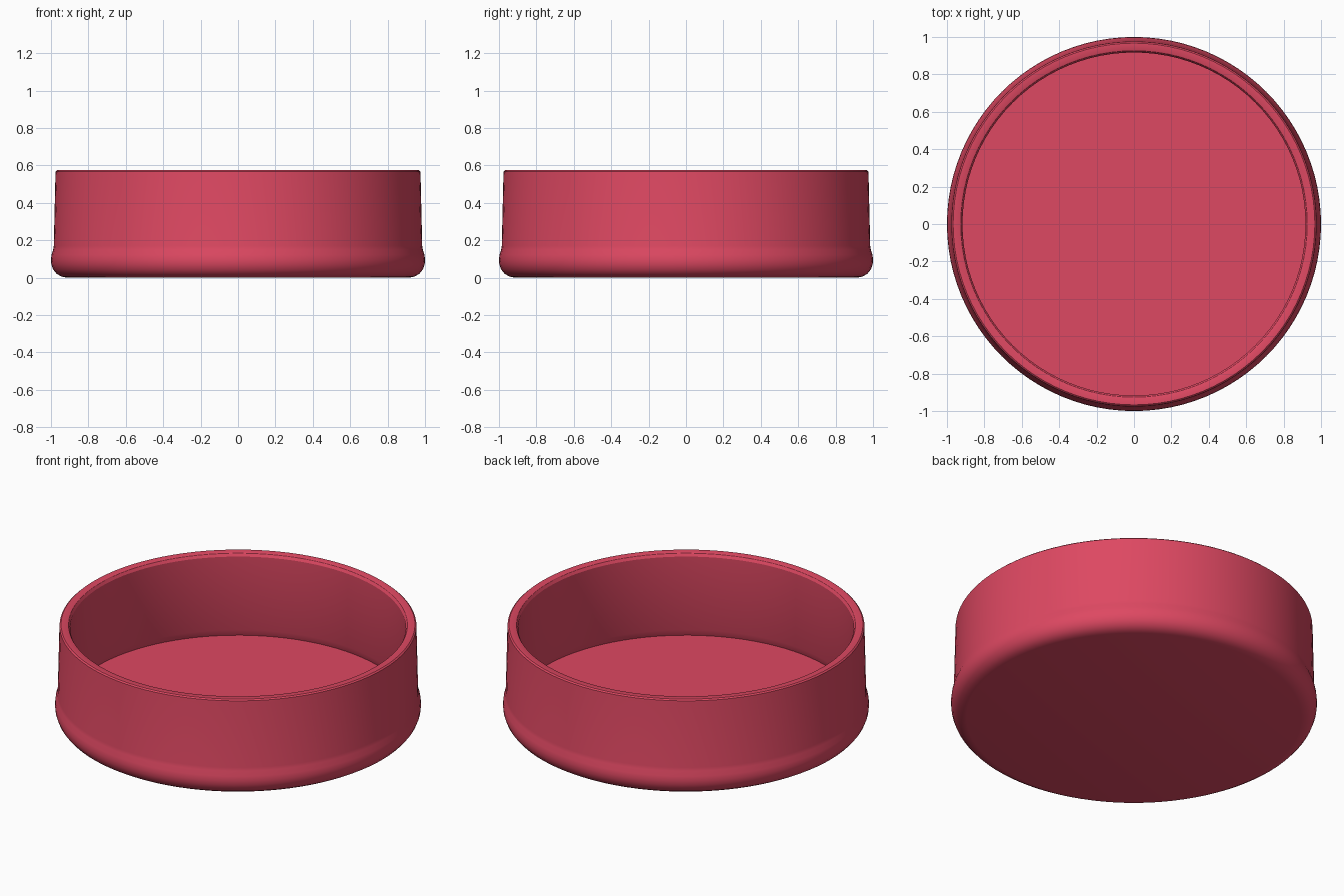
import bpy, bmesh, math

if "Cube" in bpy.data.objects:
    bpy.data.objects.remove(bpy.data.objects["Cube"])

SEGMENTS = 96

red = bpy.data.materials.new("rose_red")
red.diffuse_color = (0.73, 0.065, 0.122, 1)
red.use_nodes = True
red.node_tree.nodes["Principled BSDF"].inputs["Base Color"].default_value = red.diffuse_color

# Half section as (radius, height): underside, bulged foot, wall, rim, inside, floor
profile = [
    (0.0, 0.0), (0.915, 0.0), (0.945, 0.006), (0.97, 0.021), (0.988, 0.043),
    (0.998, 0.07), (1.0, 0.095), (0.997, 0.122), (0.988, 0.15), (0.985, 0.17),
    (0.976, 0.555), (0.975, 0.567), (0.967, 0.574),
    (0.932, 0.574), (0.926, 0.571), (0.917, 0.555),
    (0.925, 0.11), (0.94, 0.07), (0.0, 0.07),
]

# Spin the section around the vertical axis
bm = bmesh.new()
verts = [bm.verts.new((r, 0, z)) for r, z in profile]
edges = [bm.edges.new(pair) for pair in zip(verts, verts[1:])]
bmesh.ops.spin(bm, geom=verts + edges, cent=(0, 0, 0), axis=(0, 0, 1),
               angle=math.tau, steps=SEGMENTS, use_merge=True)
bmesh.ops.remove_doubles(bm, verts=bm.verts, dist=0.0005)
bmesh.ops.recalc_face_normals(bm, faces=bm.faces)

mesh = bpy.data.meshes.new("round_dish")
bm.to_mesh(mesh)
bm.free()
mesh.materials.append(red)
dish = bpy.data.objects.new("round_dish", mesh)
bpy.context.collection.objects.link(dish)

# Smooth walls, crisp rim and floor edges
bpy.context.view_layer.objects.active = dish
dish.select_set(True)
bpy.ops.object.shade_smooth_by_angle(angle=math.radians(30))
